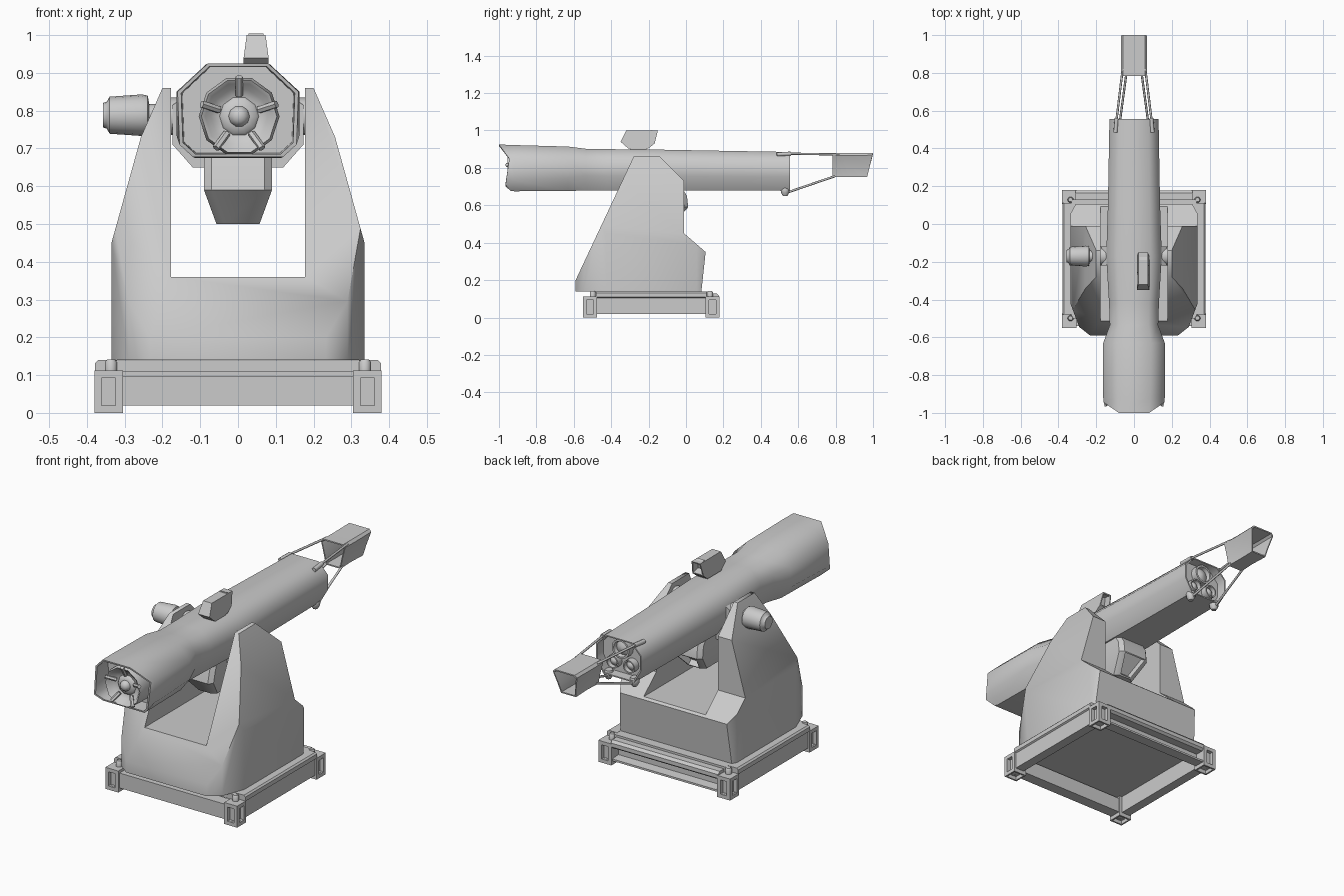
import bpy, bmesh, math
from mathutils import Vector

if "Cube" in bpy.data.objects:
    bpy.data.objects.remove(bpy.data.objects["Cube"])


def finish(name, bm, angle=35):
    bmesh.ops.recalc_face_normals(bm, faces=bm.faces[:])
    me = bpy.data.meshes.new(name)
    bm.to_mesh(me)
    bm.free()
    ob = bpy.data.objects.new(name, me)
    bpy.context.collection.objects.link(ob)
    smooth(ob, angle)
    return ob


def smooth(ob, angle=35):
    bpy.ops.object.select_all(action='DESELECT')
    ob.select_set(True)
    bpy.context.view_layer.objects.active = ob
    bpy.ops.object.shade_smooth_by_angle(angle=math.radians(angle))


def loft(name, rings, closed=False, angle=35):
    bm = bmesh.new()
    vs = [[bm.verts.new(p) for p in r] for r in rings]
    n = len(vs[0])
    pairs = list(zip(vs, vs[1:])) + ([(vs[-1], vs[0])] if closed else [])
    for a, b in pairs:
        for i in range(n):
            j = (i + 1) % n
            bm.faces.new((a[i], a[j], b[j], b[i]))
    if not closed:
        bm.faces.new(vs[0])
        bm.faces.new(vs[-1])
    return finish(name, bm, angle)


def prism(name, pts, axis, a, b):
    def at(p, t):
        q = list(p)
        q.insert(axis, t)
        return q
    return loft(name, [[at(p, a) for p in pts], [at(p, b) for p in pts]])


def box(name, x0, x1, y0, y1, z0, z1):
    return prism(name, [(x0, y0), (x1, y0), (x1, y1), (x0, y1)], 2, z0, z1)


def lathe(name, prof, loc, axis, n=16):
    q = Vector(axis).to_track_quat('Z', 'Y')
    ang = [2 * math.pi * i / n for i in range(n)]
    return loft(name, [[Vector(loc) + q @ Vector((r * math.cos(t), r * math.sin(t), h)) for t in ang]
                       for r, h in prof], angle=50)


def rod(name, a, b, r, n=8):
    d = Vector(b) - Vector(a)
    return lathe(name, [(r, 0), (r, d.length)], a, d, n)


def recess(ob, direction, t, depth, angle=35):
    # inset the outermost face in a direction and push it inward
    d = Vector(direction)
    bm = bmesh.new()
    bm.from_mesh(ob.data)
    f = max(bm.faces, key=lambda f: f.normal.dot(d) * 10 + f.calc_center_median().dot(d))
    bmesh.ops.inset_region(bm, faces=[f], thickness=t)
    r = bmesh.ops.extrude_discrete_faces(bm, faces=[f])
    g = r['faces'][0]
    bmesh.ops.translate(bm, verts=g.verts[:], vec=-g.normal * depth)
    bm.to_mesh(ob.data)
    bm.free()
    smooth(ob, angle)


def mirrored(half):
    return half + [(-x, z) for x, z in reversed(half)]


def section(half, y):
    # mirrored cross-section; y may depend on height
    return [(x, y(z) if callable(y) else y, z) for x, z in mirrored(half)]


def shrink(ring, k, cz, y=None):
    return [(x * k, py if y is None else y, cz + (z - cz) * k) for x, py, z in ring]


# base frame with four pocketed corner blocks and locking knobs
box("deck_plate", -.33, .33, -.5, .13, .11, .139)
box("front_beam", -.31, .31, -.54, -.48, .02, .098)
prism("back_beam", [(.115, .02), (.17, .02), (.17, .03), (.122, .035), (.122, .085), (.165, .085),
                    (.177, .095), (.177, .115), (.165, .128), (.115, .128)], 0, -.31, .31)
for s, side in ((-1, "left"), (1, "right")):
    prism("side_beam_" + side, [(s * .32, .02), (s * .37, .02), (s * .37, .105), (s * .378, .11),
                                (s * .378, .132), (s * .37, .14), (s * .32, .14)], 1, -.48, .11)
    for y, t, end in ((-.5125, -1, "front"), (.1425, 1, "back")):
        x = s * .3425
        c = box(f"corner_block_{end}_{side}", x - .0375, x + .0375, y - .0375, y + .0375, 0, .112)
        for d in ((s, 0, 0), (0, t, 0), (0, 0, -1)):
            recess(c, d, .027 if d[2] == 0 else .012, .02)
        lathe(f"lock_knob_{end}_{side}", [(.016, 0), (.016, .024), (.011, .031)],
              (s * .336, y - t * .014, .11), (0, 0, 1), 12)

# forked pedestal: front, side and plan outlines intersected
ped = prism("pedestal", mirrored([(.178, .36), (.178, .86), (.2, .86), (.257, .73), (.335, .45), (.335, .14)]),
            1, -.8, .4)
cutters = [
    prism("side_cutter", [(-.59, .1), (-.59, .2), (-.28, .86), (-.28, .9), (-.14, .9), (-.14, .86),
                          (-.01, .73), (-.01, .45), (.105, .35), (.078, .1)], 0, -.5, .5),
    prism("plan_cutter", mirrored([(.22, -.6), (.29, -.545), (.345, -.4), (.345, .04), (.3, .12)]),
          2, 0, 1.2)]
for c in cutters:
    c.hide_render = True
    m = ped.modifiers.new("cut", 'BOOLEAN')
    m.operation, m.solver, m.object = 'INTERSECT', 'EXACT', c
bpy.context.view_layer.update()
ped.data = bpy.data.meshes.new_from_object(ped.evaluated_get(bpy.context.evaluated_depsgraph_get()))
ped.modifiers.clear()
for c in cutters:
    bpy.data.objects.remove(c)
smooth(ped, 72)


# long tube body with flared shroud in front, hollow at both ends
def body(y, w, zt, zb):
    h = zt - zb
    return section([(.6 * w, zt), (w, zt - .27 * h), (w, zb + .35 * h), (.68 * w, zb)], y)


def lip(z):
    return -1.0 if z > .9 else (-.945 if z > .8 else (-.965 if z > .69 else -.94))


back = body(.555, .13, .885, .68)
front = section([(.08, .925), (.16, .85), (.155, .71), (.12, .678)], lip)
inner = shrink(front, .94, .8)
loft("tube_body", [
    shrink(front, .92, .8, -.86), inner, front,
    section([(.085, .922), (.163, .85), (.163, .735), (.115, .675)], -.92),
    section([(.09, .914), (.163, .845), (.163, .745), (.11, .676)], -.63),
    body(-.535, .128, .902, .68), body(-.42, .132, .9, .68), body(-.17, .147, .898, .68),
    body(.1, .138, .893, .68), back,
    shrink(back, .94, .785), shrink(back, .93, .785, .505)], angle=50)

# intake disc with small stepped hub and five spokes
c = Vector((.003, -.87, .785))
lathe("front_disc", [(.107, 0), (.107, .06), (.1, .085), (.09, .078), (.075, .055), (.052, .048), (.046, .056),
                     (.028, .06), (.025, .072), (.014, .082), (.003, .084)], c, (0, -1, 0), 10)
for i in range(5):
    a = math.radians(90 + 72 * i)
    d = Vector((math.cos(a), 0, math.sin(a)))
    rod(f"disc_spoke_{i}", c + d * .055 + Vector((0, -.06, 0)), c + d * .104 + Vector((0, -.088, 0)), .01, 6)

# lens rings in the back opening
for i, (x, z, r) in enumerate(((0, .825, .05), (-.048, .745, .034), (.048, .745, .034))):
    lathe(f"back_lens_{i}", [(r, 0), (r, .035), (r * .8, .035), (r * .72, .015), (r * .4, .024), (.004, .028)],
          (x, .505, z), (0, 1, 0), 16)

# cradle, trunnions and lower housing
loft("cradle", [section([(.145, .835), (.173, .815), (.173, .71), (.12, .65)], y) for y in (-.22, -.12)])
for s, side in ((-1, "left"), (1, "right")):
    lathe("trunnion_" + side, [(.05, 0), (.05, .05), (.042, .056)], (s * .135, -.17, .785), (s, 0, 0))


def housing(z, w, y0, y1, b=.02):
    return [(-w + b, y0, z), (w - b, y0, z), (w, y0 + b, z), (w, y1 - b, z),
            (w - b, y1, z), (-w + b, y1, z), (-w, y1 - b, z), (-w, y0 + b, z)]


low = loft("lower_housing", [housing(.5, .057, -.27, -.07), housing(.59, .09, -.35, .012),
                             housing(.65, .09, -.335, .005), housing(.69, .09, -.32, -.02)])
recess(low, (0, .8, -.6), .01, .03, 60)

# elevation motor on the left arm
lathe("side_motor", [(.028, 0), (.03, .06), (.052, .064), (.055, .08), (.049, .165), (.036, .172), (.032, .183)],
      (-.175, -.17, .788), (-1, 0, 0), 16)

# top sight with opening at the back
half = [(-.35, .94), (-.31, .905), (-.2, .905), (-.168, .93), (-.15, 1.0), (-.32, 1.0)]
sight = loft("top_sight", [[(x if z < .97 else x - k * .008, y, z) for y, z in half]
                           for x, k in ((.015, -1), (.081, 1))])
recess(sight, (0, 1, 0), .008, .04)
box("sight_mount", .03, .078, -.3, -.21, .88, .92)

# rear guide frame: open tube with narrowed bottom held by four struts
outer = [(.058, .88), (.07, .868), (.053, .8), (.043, .75)]
waist = [(.057, .879), (.069, .866), (.042, .81), (.04, .751)]
g = [section(outer, .783), section(waist, .87), section(outer, lambda z: .968 + (z - .75) * .246)]
loft("guide_frame", g + [shrink(r, .9, .815) for r in reversed(g)], closed=True)
for s, side in ((-1, "left"), (1, "right")):
    rod("upper_strut_root_" + side, (s * .098, .485, .872), (s * .092, .56, .876), .011)
    rod("upper_strut_" + side, (s * .094, .54, .876), (s * .06, .82, .872), .006)
    rod("lower_strut_" + side, (s * .075, .54, .668), (s * .04, .8, .757), .006)
    lathe("strut_foot_" + side, [(.02, 0), (.024, .015), (.022, .03), (.012, .047)],
          (s * .075, .53, .697), (0, 0, -1), 12)
